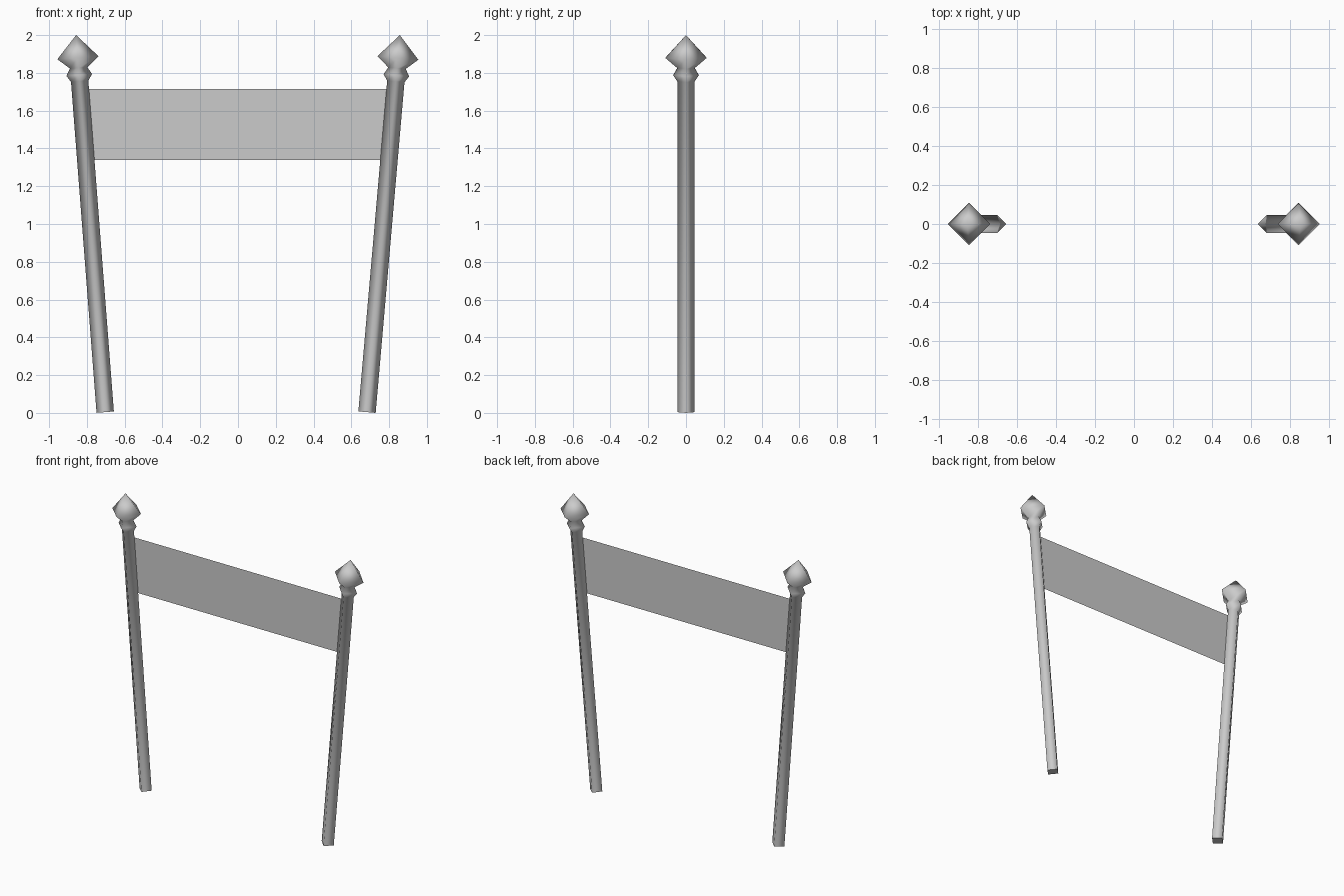
import bpy, bmesh
from math import pi, cos, sin
from mathutils import Matrix, Vector

if "Cube" in bpy.data.objects:
    bpy.data.objects.remove(bpy.data.objects["Cube"])

# (radius, height along axis): shaft, collar, neck, widest point of the finial
PROFILE = [(0.046, 0.0), (0.046, 1.757), (0.068, 1.79), (0.046, 1.828), (0.109, 1.882)]
SIDES = 4


def make_object(name, bm):
    bmesh.ops.recalc_face_normals(bm, faces=bm.faces)
    mesh = bpy.data.meshes.new(name)
    bm.to_mesh(mesh)
    bm.free()
    obj = bpy.data.objects.new(name, mesh)
    bpy.context.collection.objects.link(obj)
    return obj


def leaning_post(name, base_x, tip_x):
    """Four-sided turned pole with collar and pointed finial, leaning outwards."""
    base, tip = Vector((base_x, 0, 0.004)), Vector((tip_x, 0, 2.0))
    axis = tip - base
    bm = bmesh.new()
    rings = [[bm.verts.new((r * cos(2 * pi * i / SIDES), r * sin(2 * pi * i / SIDES), z))
              for i in range(SIDES)] for r, z in PROFILE]
    apex = bm.verts.new((0, 0, axis.length))
    for i in range(SIDES):
        j = (i + 1) % SIDES
        for lo, hi in zip(rings, rings[1:]):
            bm.faces.new((lo[i], lo[j], hi[j], hi[i]))
        bm.faces.new((rings[-1][i], rings[-1][j], apex))
    for f in bm.faces:
        f.smooth = True
    # flat foot with a sharp rim
    foot = bm.faces.new(rings[0][::-1])
    for e in foot.edges:
        e.smooth = False
    # lean about y so that the local axis runs from base to tip
    lean = Matrix.Rotation(Vector((0, 1)).angle_signed(Vector((axis.x, axis.z))), 4, 'Y')
    bm.transform(Matrix.Translation(base) @ lean)
    return make_object(name, bm)


POSTS = {"left_post": (-0.703, -0.857), "right_post": (0.683, 0.857)}
for name, (bx, tx) in POSTS.items():
    leaning_post(name, bx, tx)


# Banner: a single thin sheet stretched between the post axes
def axis_x(name, z):
    bx, tx = POSTS[name]
    return bx + (tx - bx) * z / 2


bm = bmesh.new()
LOW, HIGH = 1.34, 1.715
corners = [("left_post", LOW), ("right_post", LOW), ("right_post", HIGH), ("left_post", HIGH)]
bm.faces.new([bm.verts.new((axis_x(n, z), 0, z)) for n, z in corners])
make_object("banner", bm)
